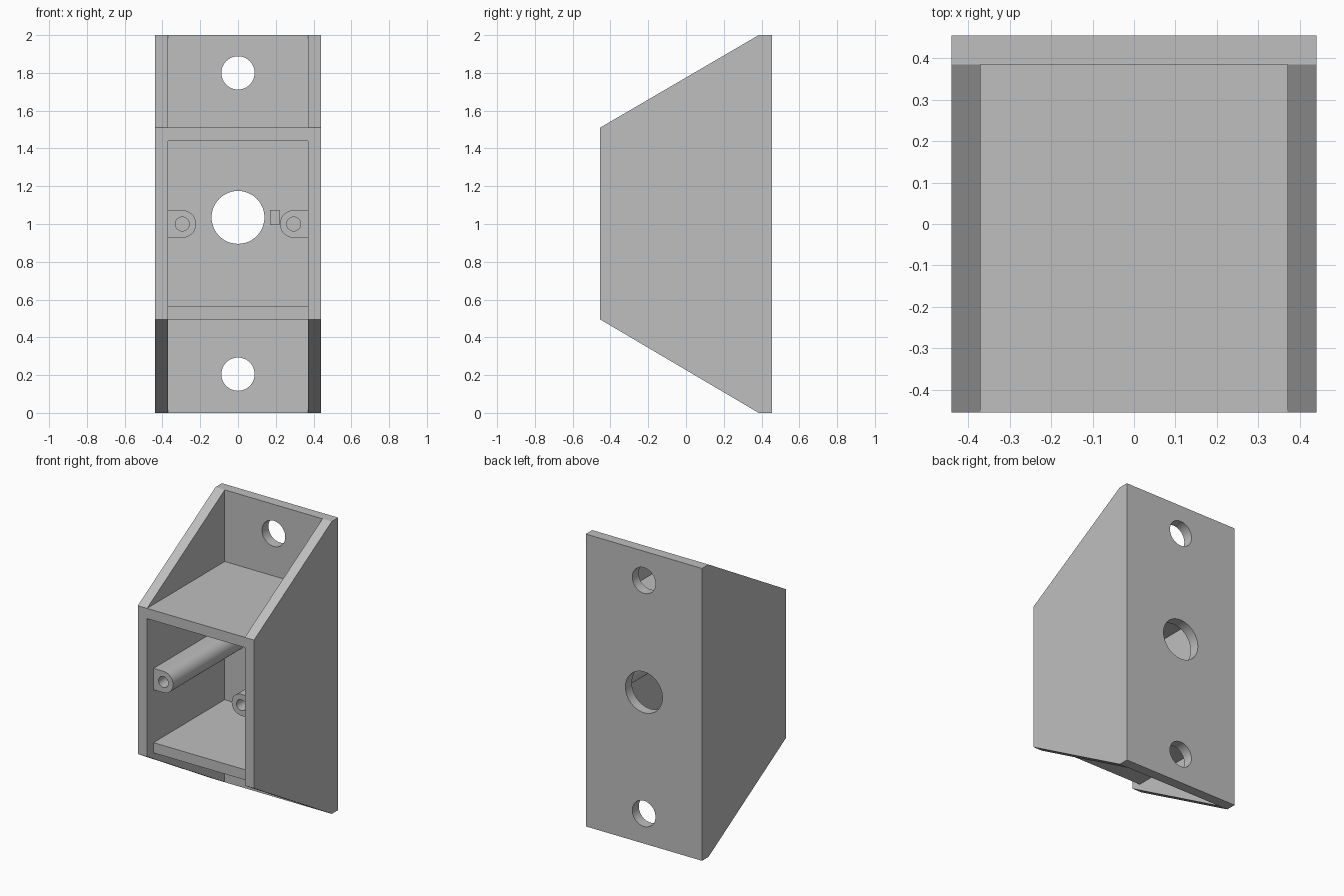
import bpy, bmesh
from math import sin, cos, pi
from mathutils import Vector

cube = bpy.data.objects.get("Cube")
if cube:
    bpy.data.objects.remove(cube, do_unlink=True)

grey = bpy.data.materials.new("plain grey")
grey.use_nodes = True
COLOR = (0.52, 0.52, 0.52, 1)
grey.diffuse_color = COLOR
grey.node_tree.nodes["Principled BSDF"].inputs["Base Color"].default_value = COLOR

WALL_X, HALF_X = 0.37, 0.44     # inner and outer wall faces
FRONT, BACK = -0.455, 0.455
PLATE_Y, LIP_Y = 0.385, -0.385  # back plate face, recessed lip
MID_Z = 1.0


def prism(name, points, direction):
    """Extrude a closed outline of 3D points along a direction."""
    bm = bmesh.new()
    face = bm.faces.new([bm.verts.new(p) for p in points])
    new = bmesh.ops.extrude_face_region(bm, geom=[face])["geom"]
    bmesh.ops.translate(bm, vec=Vector(direction),
                        verts=[v for v in new if isinstance(v, bmesh.types.BMVert)])
    bmesh.ops.recalc_face_normals(bm, faces=bm.faces)
    mesh = bpy.data.meshes.new(name)
    bm.to_mesh(mesh)
    bm.free()
    mesh.materials.append(grey)
    obj = bpy.data.objects.new(name, mesh)
    bpy.context.collection.objects.link(obj)
    return obj


def box(name, x0, x1, y0, y1, z0, z1):
    return prism(name, [(x0, y0, z0), (x1, y0, z0), (x1, y0, z1), (x0, y0, z1)],
                 (0, y1 - y0, 0))


def rod(name, x, z, r, y0, y1, sides=48):
    ring = [(x + r * cos(2 * pi * i / sides), y0, z + r * sin(2 * pi * i / sides))
            for i in range(sides)]
    return prism(name, ring, (0, y1 - y0, 0))


def activate(obj):
    bpy.ops.object.select_all(action='DESELECT')
    obj.select_set(True)
    bpy.context.view_layer.objects.active = obj


def cut(obj, cutter):
    """Subtract the cutter and throw it away."""
    cutter.hide_render = True
    mod = obj.modifiers.new("cut", 'BOOLEAN')
    mod.operation, mod.solver, mod.object = 'DIFFERENCE', 'EXACT', cutter
    activate(obj)
    bpy.ops.object.modifier_apply(modifier=mod.name)
    bpy.data.objects.remove(cutter, do_unlink=True)


def smooth(obj):
    activate(obj)
    bpy.ops.object.shade_smooth_by_angle()


# Housing: sloped side profile across the full width
profile = [(PLATE_Y, 0), (BACK, 0), (BACK, 2), (PLATE_Y, 2), (FRONT, 1.51), (FRONT, 0.495)]
housing = prism("housing", [(-HALF_X, y, z) for y, z in profile], (2 * HALF_X, 0, 0))

# Open bays above, between and below the two shelves, then the lower shelf setback
for z0, z1, back in ((1.51, 3, PLATE_Y), (0.565, 1.44, PLATE_Y),
                     (-1, 0.495, PLATE_Y), (0.3, 0.8, LIP_Y)):
    cut(housing, box("bay_cutter", -WALL_X, WALL_X, -1, back, z0, z1))

# Two screw holes and the larger cable hole through the back plate
for z, r in ((1.8, 0.088), (1.035, 0.14), (0.205, 0.088)):
    cut(housing, rod("hole_cutter", 0, z, r, 0.3, 0.6))
smooth(housing)

# Screw posts: half-round inside, square against the wall
POST_X, POST_R = 0.295, 0.073
for side, label in ((1, "left"), (-1, "right")):
    arc = [pi / 2 + pi * i / 24 for i in range(25)]
    outline = [(POST_X + POST_R * cos(a), MID_Z + POST_R * sin(a)) for a in arc]
    outline += [(WALL_X, MID_Z - POST_R), (WALL_X, MID_Z + POST_R)]
    post = prism(label + "_screw_post", [(side * x, LIP_Y, z) for x, z in outline],
                 (0, PLATE_Y - LIP_Y, 0))
    cut(post, rod("bore_cutter", side * POST_X, MID_Z, 0.037, -0.6, PLATE_Y - 0.05, 32))
    smooth(post)

# Small raised tab on the back plate
box("plate_tab", 0.17, 0.22, PLATE_Y - 0.02, PLATE_Y, MID_Z - 0.005, MID_Z + POST_R)
